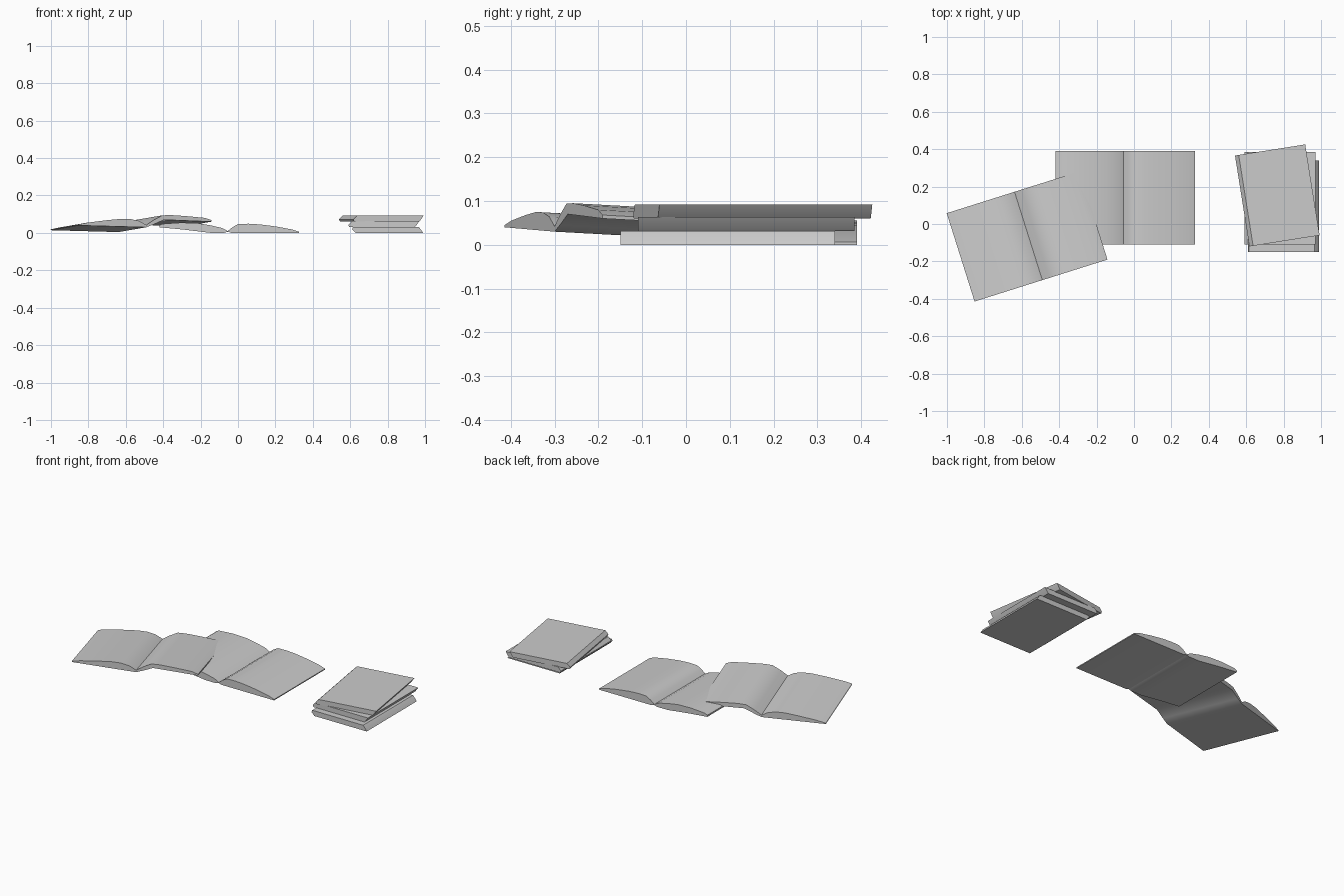
import bpy, bmesh, math
from mathutils import Matrix, Vector

cube = bpy.data.objects.get("Cube")
if cube:
    bpy.data.objects.remove(cube, do_unlink=True)

paper = bpy.data.materials.new("paper_grey")
paper.use_nodes = True
GREY = (0.6, 0.6, 0.6, 1)
paper.diffuse_color = GREY
paper.node_tree.nodes["Principled BSDF"].inputs["Base Color"].default_value = GREY


def booklet(name, profile, origin, depth, angle=0, pitch=0):
    """Extrude an end profile (across, up) along the spine, then turn and tilt it."""
    bm = bmesh.new()
    end = bm.faces.new([bm.verts.new((u, 0, z)) for u, z in profile])
    side = bmesh.ops.extrude_face_region(bm, geom=[end])
    moved = [v for v in side["geom"] if isinstance(v, bmesh.types.BMVert)]
    bmesh.ops.translate(bm, verts=moved, vec=(0, depth, pitch * depth))
    bmesh.ops.recalc_face_normals(bm, faces=bm.faces)
    place = Matrix.Translation(Vector(origin)) @ Matrix.Rotation(math.radians(angle), 4, "Z")
    bmesh.ops.transform(bm, matrix=place, verts=bm.verts)
    mesh = bpy.data.meshes.new(name)
    bm.to_mesh(mesh)
    bm.free()
    mesh.materials.append(paper)
    obj = bpy.data.objects.new(name, mesh)
    bpy.context.collection.objects.link(obj)
    bpy.ops.object.select_all(action="DESELECT")
    obj.select_set(True)
    bpy.context.view_layer.objects.active = obj
    bpy.ops.object.shade_smooth_by_angle(angle=math.radians(28))
    return obj


# Closed booklets: folded spine on the left, slanted page edges on the right
THICK = 0.032
closed = [(0.02, 0), (0.38, 0), (0.36, 0.028), (0.355, THICK), (0.005, THICK), (0, 0.02)]
flipped = [(u, THICK - z) for u, z in closed]
booklet("closed_booklet_bottom", closed, (0.61, -0.15, 0), 0.49)
booklet("closed_booklet_middle", flipped, (0.59, -0.11, 0.031), 0.495)
booklet("closed_booklet_top", flipped, (0.617, -0.12, 0.06), 0.492, angle=9)

# Open booklet lying flat, its left page lifted slightly
flat_open = [
    (-0.365, 0.03), (-0.24, 0.018), (-0.09, 0), (-0.02, 0), (0, 0.006), (0.02, 0), (0.38, 0),
    (0.38, 0.006), (0.345, 0.018), (0.26, 0.034), (0.175, 0.045), (0.11, 0.049), (0.055, 0.047),
    (0.025, 0.03), (0, 0.01), (-0.03, 0.026), (-0.09, 0.04), (-0.16, 0.052), (-0.25, 0.055),
    (-0.35, 0.048), (-0.365, 0.04),
]
booklet("open_booklet_flat", flat_open, (-0.055, -0.11, 0), 0.5)

# Open booklet turned and resting across the other, front raised
raised_open = [
    (-0.38, 0.01), (0, 0), (0.04, 0.015), (0.1, 0.04), (0.365, 0.03),
    (0.365, 0.038), (0.33, 0.05), (0.22, 0.06), (0.14, 0.065), (0.09, 0.064), (0.04, 0.038),
    (0, 0.012), (-0.04, 0.034), (-0.09, 0.044), (-0.14, 0.045), (-0.22, 0.038), (-0.33, 0.025),
    (-0.38, 0.015),
]
booklet("open_booklet_raised", raised_open, (-0.49, -0.3, 0.03), 0.495, angle=17.5, pitch=-0.052)
